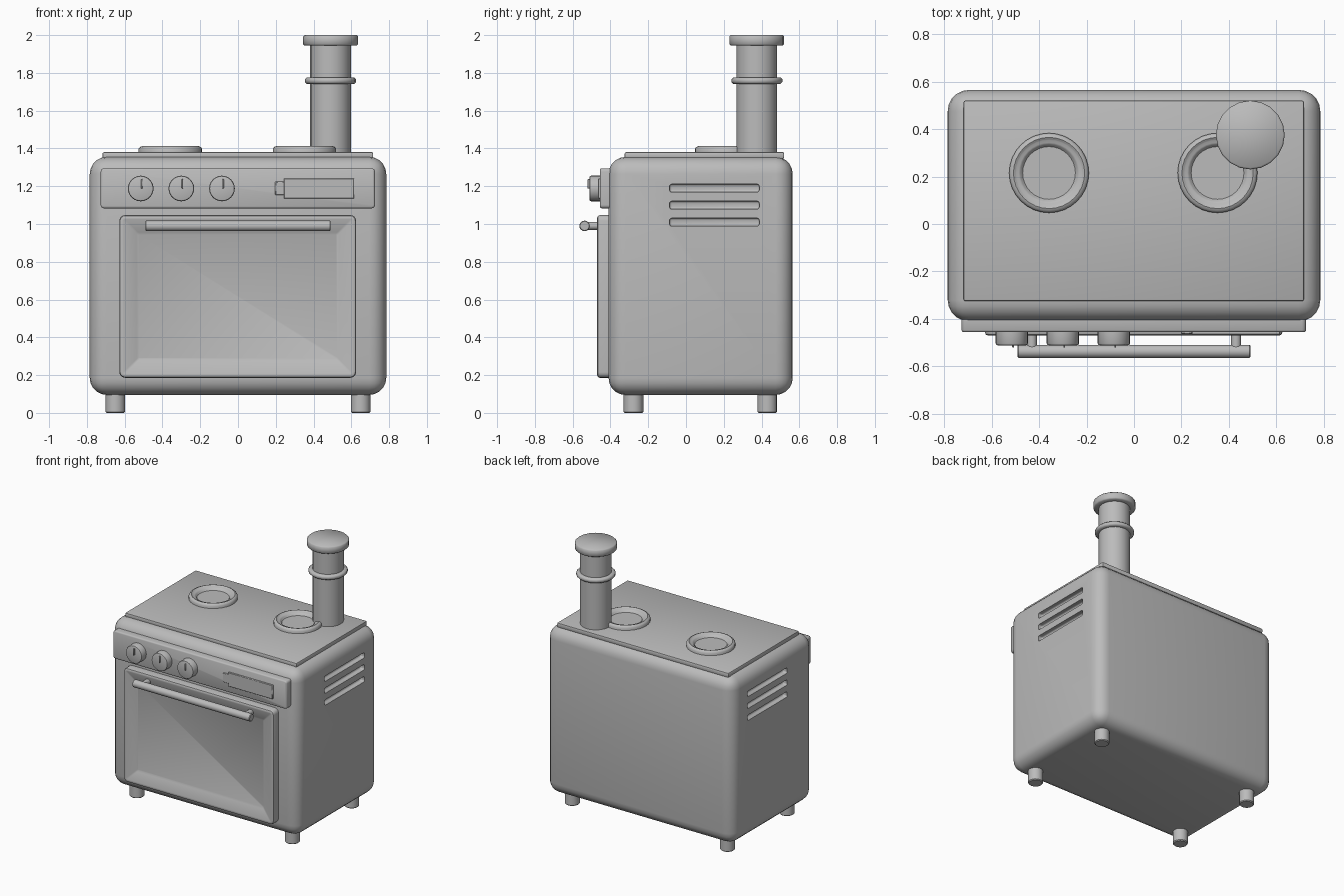
import bpy, bmesh, math
from mathutils import Matrix, Vector

if "Cube" in bpy.data.objects:
    bpy.data.objects.remove(bpy.data.objects["Cube"])

steel = bpy.data.materials.new("plain_grey")
steel.diffuse_color = (0.5, 0.5, 0.5, 1)
steel.use_nodes = True
steel.node_tree.nodes["Principled BSDF"].inputs["Base Color"].default_value = steel.diffuse_color


def finish(bm, name, angle=40):
    bmesh.ops.recalc_face_normals(bm, faces=bm.faces)
    me = bpy.data.meshes.new(name)
    bm.to_mesh(me)
    bm.free()
    ob = bpy.data.objects.new(name, me)
    bpy.context.collection.objects.link(ob)
    me.materials.append(steel)
    smooth(ob, angle)
    return ob


def smooth(ob, angle=40):
    bpy.ops.object.select_all(action='DESELECT')
    ob.select_set(True)
    bpy.context.view_layer.objects.active = ob
    bpy.ops.object.shade_smooth_by_angle(angle=math.radians(angle))


def box(name, x, y, z, bevel=0.0, segs=3):
    """Box between the given ranges with rounded edges."""
    bm = bmesh.new()
    size = [r[1] - r[0] for r in (x, y, z)]
    mid = [(r[0] + r[1]) / 2 for r in (x, y, z)]
    bmesh.ops.create_cube(bm, size=1, matrix=Matrix.Translation(mid) @ Matrix.Diagonal((*size, 1)))
    if bevel:
        bmesh.ops.bevel(bm, geom=bm.edges[:], offset=bevel, segments=segs, profile=0.5, affect='EDGES')
    return finish(bm, name)


def skin(bm, rings):
    """Join closed loops of points into a capped skin."""
    loops = [[bm.verts.new(p) for p in ring] for ring in rings]
    n = len(loops[0])
    for a, b in zip(loops, loops[1:]):
        for i in range(n):
            j = (i + 1) % n
            bm.faces.new((a[i], a[j], b[j], b[i]))
    bm.faces.new(loops[0])
    bm.faces.new(loops[-1])


def lathe(name, profile, at, axis=(0, 0, 1), sides=24, angle=40):
    """Turn (radius, distance along axis) pairs around an axis."""
    turn = Vector((0, 0, 1)).rotation_difference(Vector(axis)).to_matrix()
    bm = bmesh.new()
    skin(bm, [[Vector(at) + turn @ Vector((r * math.cos(math.tau * i / sides),
                                           r * math.sin(math.tau * i / sides), h))
               for i in range(sides)] for r, h in profile])
    return finish(bm, name, angle)


def rounded_rect(x, z, y, r, inset, segs=4):
    """Rounded rectangle in the front plane, shrunk by an inset."""
    r = max(r - inset, 0.008)
    x0, x1, z0, z1 = x[0] + inset + r, x[1] - inset - r, z[0] + inset + r, z[1] - inset - r
    pts = []
    for k, (cx, cz) in enumerate(((x1, z1), (x0, z1), (x0, z0), (x1, z0))):
        for i in range(segs + 1):
            a = math.pi / 2 * (k + i / segs)
            pts.append((cx + r * math.cos(a), y, cz + r * math.sin(a)))
    return pts


def panel(name, x, z, r, steps):
    """Front panel from (inset, y) steps."""
    bm = bmesh.new()
    skin(bm, [rounded_rect(x, z, y, r, inset) for inset, y in steps])
    return finish(bm, name)


# Oven body with three vent slots cut in each side
body = box("oven_body", (-0.785, 0.785), (-0.41, 0.565), (0.095, 1.355), 0.09, 5)
for side in (-1, 1):
    for k in range(3):
        z = 1.01 + 0.09 * k
        xs = sorted((side * 0.75, side * 0.85))
        cutter = box("vent_cutter", xs, (-0.087, 0.388), (z - 0.021, z + 0.021), 0.012, 3)
        mod = body.modifiers.new("vent", 'BOOLEAN')
        mod.operation, mod.solver, mod.object = 'DIFFERENCE', 'EXACT', cutter
        bpy.context.view_layer.objects.active = body
        bpy.ops.object.modifier_apply(modifier=mod.name)
        bpy.data.objects.remove(cutter)
smooth(body)

# Cooktop plate
box("cooktop", (-0.718, 0.716), (-0.325, 0.52), (1.345, 1.38), 0.008, 2)

# Burners: raised double ring around a low disc
for x in (-0.358, 0.352):
    lathe("burner", [(0.168, 1.375), (0.168, 1.398), (0.160, 1.408), (0.150, 1.412), (0.143, 1.408),
                     (0.138, 1.404), (0.128, 1.404), (0.120, 1.398), (0.113, 1.388), (0.111, 1.386)],
          (x, 0.215, 0), sides=32)

# Chimney pipe, collar and cap
flue = (0.49, 0.375, 0)
lathe("chimney_pipe", [(0.108, 1.37), (0.108, 1.95)], flue, sides=20)
lathe("chimney_collar", [(0.105, 1.742), (0.126, 1.742), (0.135, 1.751), (0.135, 1.766),
                         (0.126, 1.775), (0.105, 1.775)], flue, sides=20, angle=60)
lathe("chimney_cap", [(0.105, 1.945), (0.138, 1.945), (0.145, 1.952), (0.145, 1.993), (0.138, 2.0)],
      flue, sides=20, angle=50)

# Control panel
panel("control_panel", (-0.727, 0.725), (1.083, 1.295), 0.018,
      [(0, -0.40), (0, -0.447), (0.003, -0.453), (0.009, -0.456)])

# Knobs with pointer bars
for x in (-0.515, -0.3, -0.085):
    lathe("knob", [(0.068, 0.45), (0.068, 0.503), (0.065, 0.509), (0.060, 0.511)],
          (x, 0, 1.188), (0, -1, 0))
    box("knob_pointer", (x + 0.002, x + 0.010), (-0.521, -0.50), (1.188, 1.238), 0.002, 1)

# Display with a small side tab
box("display", (0.243, 0.615), (-0.466, -0.45), (1.135, 1.241), 0.003, 1)
box("display_tab", (0.197, 0.25), (-0.463, -0.45), (1.154, 1.224), 0.003, 1)

# Door: rounded frame sloping in to a sunken window
panel("oven_door", (-0.628, 0.625), (0.186, 1.047), 0.03,
      [(0, -0.40), (0, -0.457), (0.004, -0.466), (0.013, -0.47), (0.022, -0.469),
       (0.09, -0.448), (0.101, -0.442)])

# Door handle with two posts
lathe("door_handle", [(0.024, -0.49), (0.028, -0.486), (0.028, 0.486), (0.024, 0.49)],
      (0, -0.537, 0.99), (1, 0, 0), sides=16)
for x in (-0.43, 0.43):
    lathe("handle_post", [(0.021, 0.43), (0.021, 0.537)], (x, 0, 0.99), (0, -1, 0), sides=12)

# Feet
for x in (-0.649, 0.649):
    for y in (-0.278, 0.43):
        lathe("foot", [(0.046, 0), (0.052, 0.006), (0.052, 0.11)], (x, y, 0), sides=16)
